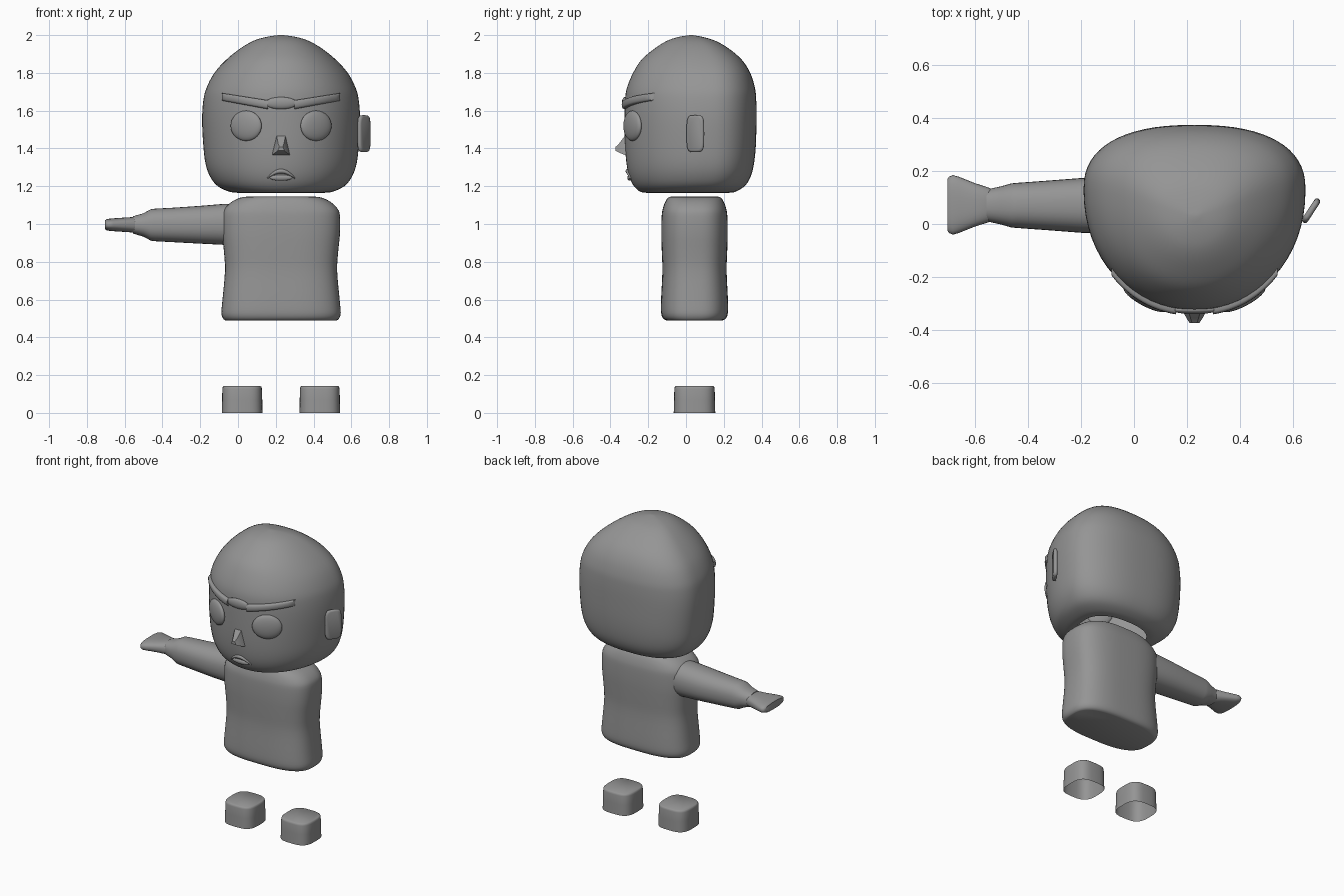
import bpy, bmesh, math
from mathutils import Vector, Matrix
from mathutils.bvhtree import BVHTree

cube = bpy.data.objects.get("Cube")
if cube:
    bpy.data.objects.remove(cube, do_unlink=True)

GREY = (0.3, 0.3, 0.3, 1)
mat = bpy.data.materials.new("plain grey")
mat.use_nodes = True
mat.diffuse_color = GREY
mat.node_tree.nodes["Principled BSDF"].inputs["Base Color"].default_value = GREY
MID = 0.228  # centre line of the body


def finish(name, bm, angle=40):
    bmesh.ops.recalc_face_normals(bm, faces=bm.faces)
    mesh = bpy.data.meshes.new(name)
    bm.to_mesh(mesh)
    bm.free()
    mesh.materials.append(mat)
    obj = bpy.data.objects.new(name, mesh)
    bpy.context.collection.objects.link(obj)
    bpy.ops.object.select_all(action="DESELECT")
    obj.select_set(True)
    bpy.context.view_layer.objects.active = obj
    bpy.ops.object.shade_smooth_by_angle(angle=math.radians(angle))
    return obj


def refine(rows, steps=4):
    """Catmull-Rom interpolation between rows of numbers."""
    out = []
    for i in range(len(rows) - 1):
        a, b, c, d = (rows[max(0, min(len(rows) - 1, i + k))] for k in (-1, 0, 1, 2))
        for s in range(steps):
            t = s / steps
            out.append([0.5 * (2 * q + (r - p) * t + (2 * p - 5 * q + 4 * r - u) * t * t
                               + (3 * q - p - 3 * r + u) * t ** 3)
                        for p, q, r, u in zip(a, b, c, d)])
    return out + [list(rows[-1])]


def oval(ru, rv, power=2.0, count=48, back=None, back_power=None):
    """Superellipse outline; the +v half may differ in depth and power."""
    pts = []
    for i in range(count):
        t = 2 * math.pi * i / count
        c, s = math.cos(t), math.sin(t)
        n = (back_power or power) if s > 0 else power
        depth = (back or rv) if s > 0 else rv
        pts.append((ru * math.copysign(abs(c) ** (2 / n), c),
                    depth * math.copysign(abs(s) ** (2 / n), s)))
    return pts


def loft(name, rings, start=True, end=True, angle=40):
    bm = bmesh.new()
    loops = [[bm.verts.new(p) for p in ring] for ring in rings]
    for a, b in zip(loops, loops[1:]):
        for i in range(len(a)):
            j = (i + 1) % len(a)
            bm.faces.new((a[i], a[j], b[j], b[i]))
    if start:
        bm.faces.new(loops[0])
    if end:
        bm.faces.new(loops[-1])
    return finish(name, bm, angle)


def ellipsoid(name, centre, radii, turn=0.0):
    bm = bmesh.new()
    bmesh.ops.create_uvsphere(bm, u_segments=32, v_segments=16, radius=1)
    bm.transform(Matrix.Translation(centre) @ Matrix.Rotation(turn, 4, "Z")
                 @ Matrix.Diagonal((*radii, 1)))
    return finish(name, bm)


# Head: height, half width, front, back
head_rows = [
    (1.165, .22, -.20, .22), (1.17, .27, -.24, .26), (1.2, .335, -.275, .31),
    (1.25, .375, -.3, .342), (1.32, .4, -.315, .36), (1.42, .412, -.323, .37),
    (1.55, .418, -.325, .373), (1.65, .412, -.323, .372), (1.72, .395, -.313, .365),
    (1.8, .353, -.28, .34), (1.87, .29, -.235, .295), (1.93, .215, -.165, .225),
    (1.97, .145, -.1, .155), (1.99, .08, -.04, .09), (2.0, .012, .02, .035)]
rings = []
for z, w, f, b in refine(head_rows):
    m = f + .65 * (b - f)
    rings.append([(MID + u, m + v, z)
                  for u, v in oval(w, m - f, 2.1, 64, b - m, 2.4)])
head = loft("head", rings, start=False)

tree = BVHTree.FromPolygons([v.co for v in head.data.vertices],
                            [p.vertices for p in head.data.polygons])


def on_face(x, z):
    return tree.ray_cast(Vector((x, -2, z)), Vector((0, 1, 0)))[0]


# Eyes and brows, mirrored about the centre line
for side, label in ((-1, "right"), (1, "left")):
    p = on_face(MID + side * .185, 1.52)
    ellipsoid(label + "_eye", p, (.092, .026, .08), side * math.radians(28))
    brow = []
    for i in range(13):
        t = i / 12
        x = MID + side * (.07 + .243 * t)
        low = 1.608 + .045 * t
        high = 1.655 + .038 * t
        c = on_face(x, (low + high) / 2)
        h = (high - low) / 2
        brow.append([(x, c.y + u, c.z + v) for u, v in oval(.022, h, 3, 16)])
    loft(label + "_eyebrow", brow)
ellipsoid("brow_ridge", on_face(MID, 1.64), (.085, .016, .032))

# Nose: wedge with a blunt tip
nose_rings = []
for y, w, low, high in ((-.29, .05, 1.36, 1.5), (-.325, .046, 1.366, 1.465),
                        (-.355, .03, 1.378, 1.425), (-.373, .018, 1.388, 1.408)):
    nose_rings.append([(MID - w, y, low), (MID + w, y, low),
                       (MID + w * .5, y, high), (MID - w * .5, y, high)])
loft("nose", nose_rings, angle=25)

# Mouth: downturned lip over a small chin swelling
lip = []
for i in range(17):
    t = i / 8 - 1
    x, z = MID + .075 * t, 1.28 - .04 * t * t
    c = on_face(x, z)
    r = .004 + .008 * (1 - t * t)
    lip.append([(x, c.y + u, z + v) for u, v in oval(r, r, 2, 12)])
loft("upper_lip", lip)
ellipsoid("lower_lip", on_face(MID, 1.245), (.06, .012, .016))

# Left ear: thin rounded slab standing off the head
ear_place = Matrix.Translation((.667, .05, 1.478)) @ Matrix.Rotation(math.radians(-33), 4, "Z")
ear = []
for x, s in ((-.012, .8), (-.009, .94), (-.003, 1), (.003, 1), (.009, .94), (.012, .8)):
    ear.append([ear_place @ Vector((x, u, v))
                for u, v in oval(.053 * s, .098 - .053 * (1 - s), 4.5, 32)])
loft("left_ear", ear, angle=60)

# Torso: height, half width, half depth
torso_rows = [(.49, .295, .15), (.5, .307, .166), (.53, .316, .177), (.6, .31, .177),
              (.75, .297, .17), (.85, .302, .173), (.95, .312, .176), (1.04, .312, .174),
              (1.08, .3, .168), (1.115, .265, .156), (1.138, .22, .142), (1.145, .18, .125)]
loft("torso", [[(MID + u, .045 + v, z) for u, v in oval(w, d, 2.9, 64)]
               for z, w, d in refine(torso_rows, 3)], angle=50)

# Right arm: x, half depth, half height, centre height
arm_rows = [(-.02, .106, .110, .998), (-.08, .106, .108, .998), (-.2, .103, .100, .996),
            (-.33, .093, .092, .995), (-.44, .085, .086, .995), (-.462, .083, .083, .995),
            (-.5, .072, .062, .995), (-.555, .06, .046, .995)]
loft("right_arm", [[(x, .07 + u, z + v) for u, v in oval(d, h, 2.3, 32)]
                   for x, d, h, z in arm_rows])

# Right hand: flattened mitten flaring outward
hand_rows = [(-.54, .062, .036), (-.553, .067, .041), (-.6, .082, .038), (-.66, .106, .034),
             (-.682, .112, .032), (-.697, .106, .029), (-.703, .096, .024)]
loft("right_hand", [[(x, .072 + u, .996 + v) for u, v in oval(d, h, 2.6, 32)]
                    for x, d, h in hand_rows])

# Feet: short stumps open underneath
for x, label in ((.022, "right"), (.433, "left")):
    loft(label + "_foot", [[(x + u * s, .045 + v * s, z) for u, v in oval(.108, .11, 3.2, 40)]
                           for z, s in ((0, 1), (.07, .985), (.128, .97), (.137, .95), (.142, .9))],
         start=False, angle=50)
